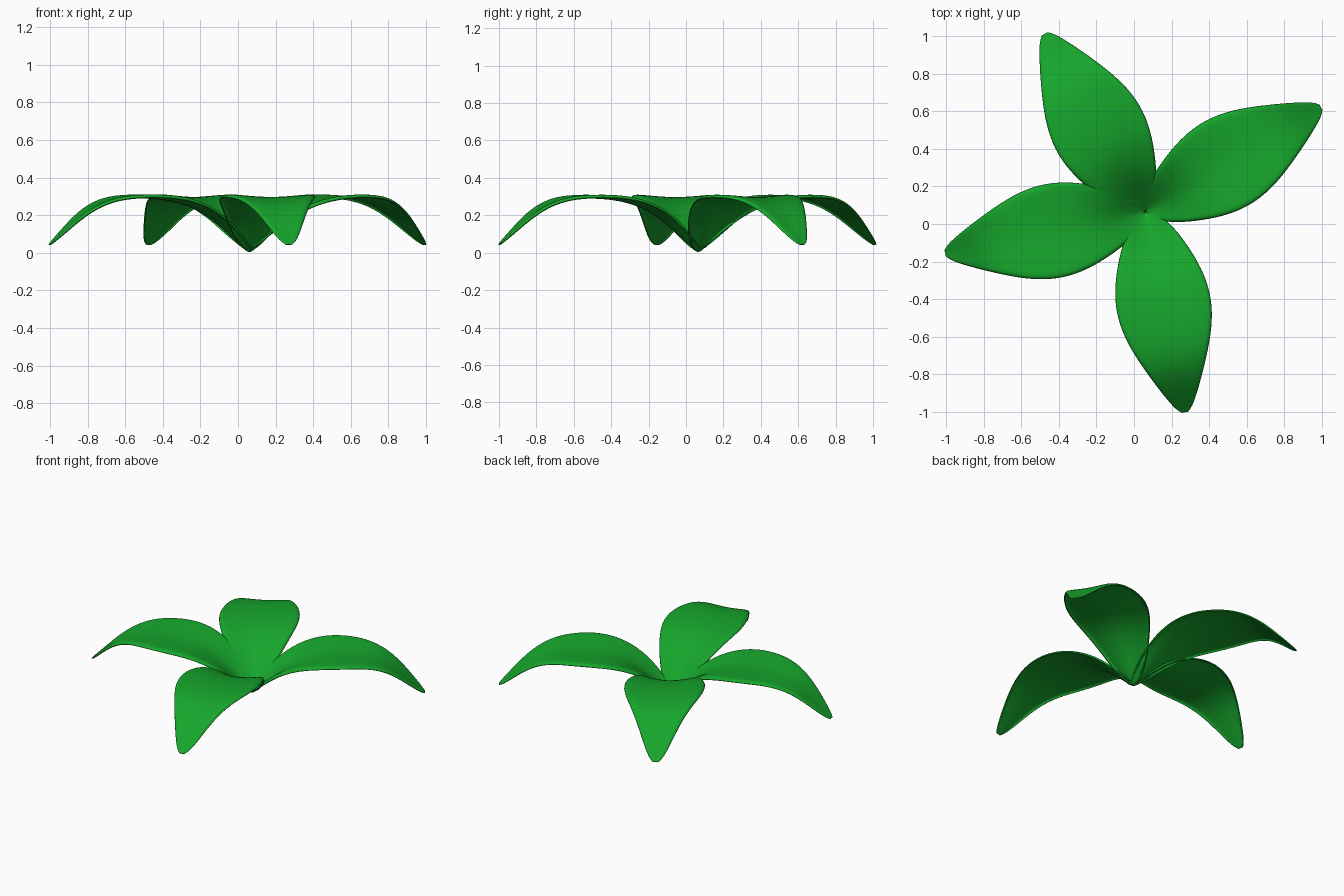
import bpy, math

if "Cube" in bpy.data.objects:
    bpy.data.objects.remove(bpy.data.objects["Cube"])

green = bpy.data.materials.new("leaf_green")
green.diffuse_color = (0.008, 0.38, 0.025, 1)
green.use_nodes = True
green.node_tree.nodes["Principled BSDF"].inputs["Base Color"].default_value = green.diffuse_color

# Stations along a leaf: distance, midrib height, half width, edge lift
STATIONS = [
    (0.00, 0.006, 0.035, 0.020), (0.07, 0.058, 0.102, 0.050),
    (0.16, 0.145, 0.155, 0.050), (0.27, 0.228, 0.203, 0.032),
    (0.38, 0.272, 0.238, 0.022), (0.50, 0.290, 0.253, 0.018),
    (0.62, 0.294, 0.238, 0.014), (0.73, 0.287, 0.203, 0.012),
    (0.83, 0.258, 0.160, 0.008), (0.92, 0.200, 0.118, 0.006),
    (1.00, 0.124, 0.077, 0.004), (1.06, 0.066, 0.042, 0.002),
    (1.084, 0.044, 0.014, 0.0),
]
# Cross-section: side position, share of edge lift, rim curl
SECTION = [(0, 0, 0), (0.3, 0.22, 0), (0.6, 0.6, 0), (0.88, 1.0, 0),
           (0.97, 1.05, 0.004), (1.0, 1.0, 0.014)]
ACROSS = [(-s, l, c) for s, l, c in reversed(SECTION[1:])] + SECTION
CENTRE = (0.06, 0.065)


def make_leaf(name, degrees):
    a = math.radians(degrees)
    verts, faces = [], []
    n = len(ACROSS)
    for r, z, w, lift in STATIONS:
        for s, l, curl in ACROSS:
            p = s * w
            verts.append((CENTRE[0] + r * math.cos(a) - p * math.sin(a),
                          CENTRE[1] + r * math.sin(a) + p * math.cos(a),
                          z + lift * l - curl * min(1, w / 0.1)))
    for i in range(len(STATIONS) - 1):
        for j in range(n - 1):
            k = i * n + j
            faces.append((k, k + n, k + n + 1, k + 1))
    mesh = bpy.data.meshes.new(name)
    mesh.from_pydata(verts, [], faces)
    # normals face up
    mesh.flip_normals() if mesh.polygons[0].normal.z < 0 else None
    mesh.materials.append(green)
    for f in mesh.polygons:
        f.use_smooth = True
    ob = bpy.data.objects.new(name, mesh)
    bpy.context.collection.objects.link(ob)
    sub = ob.modifiers.new("smooth", 'SUBSURF')
    sub.levels = sub.render_levels = 2
    sol = ob.modifiers.new("thickness", 'SOLIDIFY')
    sol.thickness = 0.008
    sol.offset = 0
    return ob


# Four arching leaves around a shared base
for name, angle in [("right_leaf", 30.8), ("back_leaf", 119.5),
                    ("left_leaf", 191.7), ("front_leaf", 281.2)]:
    make_leaf(name, angle)
